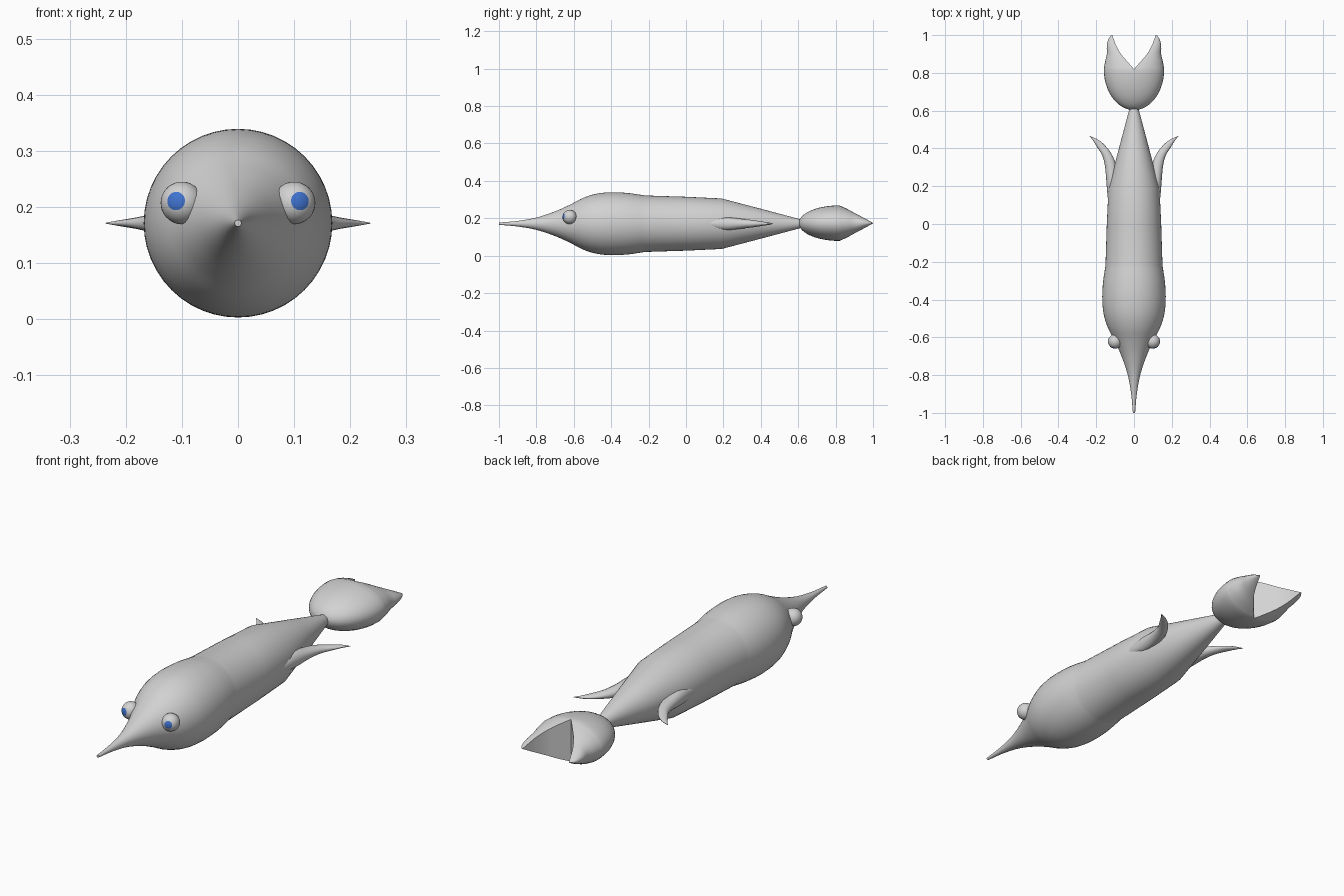
import bpy, bmesh, math
from mathutils import Vector

if "Cube" in bpy.data.objects:
    bpy.data.objects.remove(bpy.data.objects["Cube"])

ZC = 0.171  # height of the body axis


def material(name, rgb):
    m = bpy.data.materials.new(name)
    m.diffuse_color = (*rgb, 1)
    m.use_nodes = True
    m.node_tree.nodes["Principled BSDF"].inputs["Base Color"].default_value = m.diffuse_color
    return m


GREY = material("pale grey", (0.65, 0.65, 0.65))
BLUE = material("eye blue", (0.05, 0.17, 0.62))


def finish(bm, name, angle=40):
    bmesh.ops.remove_doubles(bm, verts=bm.verts, dist=1e-5)
    bmesh.ops.recalc_face_normals(bm, faces=bm.faces)
    me = bpy.data.meshes.new(name)
    bm.to_mesh(me)
    bm.free()
    ob = bpy.data.objects.new(name, me)
    bpy.context.collection.objects.link(ob)
    me.materials.append(GREY)
    bpy.ops.object.select_all(action='DESELECT')
    ob.select_set(True)
    bpy.context.view_layer.objects.active = ob
    bpy.ops.object.shade_smooth_by_angle(angle=math.radians(angle))
    return ob


def smooth_rows(rows, steps=5):
    """Catmull-Rom interpolation of a table of control rows."""
    out = []
    for i in range(len(rows) - 1):
        a, b, c, d = (rows[max(i - 1, 0)], rows[i], rows[i + 1],
                      rows[min(i + 2, len(rows) - 1)])
        for s in range(steps):
            t = s / steps
            out.append([0.5 * (2 * q + (r - p) * t + (2 * p - 5 * q + 4 * r - w) * t * t
                               + (3 * q - p - 3 * r + w) * t ** 3)
                        for p, q, r, w in zip(a, b, c, d)])
    return out + [list(rows[-1])]


def loft(bm, rings, caps=True):
    rows = [[bm.verts.new(p) for p in ring] for ring in rings]
    n = len(rows[0])
    for a, b in zip(rows, rows[1:]):
        for i in range(n):
            j = (i + 1) % n
            bm.faces.new((a[i], a[j], b[j], b[i]))
    if caps:
        bm.faces.new(rows[0])
        bm.faces.new(rows[-1])


# body: smooth head and snout, then straight trunk and tapering rear
head = [(-1, .006), (-.9, .015), (-.8, .033), (-.7, .066), (-.62, .102), (-.55, .138),
        (-.48, .16), (-.4, .168), (-.31, .164), (-.22, .151)]
profile = smooth_rows(head) + [(0, .144), (.19, .135), (.4, .08), (.61, .024)]
N = 48
bm = bmesh.new()
loft(bm, [[(r * math.cos(2 * math.pi * i / N), y, ZC + r * math.sin(2 * math.pi * i / N))
           for i in range(N)] for y, r in profile])
finish(bm, "body")

# tail: each half is a swept half-ellipse; the halves part at the notch
# rows: y, inner x, outer x, half height
front = [(.603 + .217 * (1 - math.cos(t)), 0, .16 * math.sin(t), .095 * math.sin(t))
         for t in [math.pi / 2 * (k + .15) / 12.15 for k in range(13)]]
lobe = [(.82, 0, .16, .095), (.86, .035, .153, .077), (.9, .069, .144, .055),
        (.94, .092, .144, .034), (.975, .106, .137, .015), (1, .115, .121, .001)]
lobe = smooth_rows(lobe, 4)
K = 16
bm = bmesh.new()
for side in (-1, 1):
    def section(y, xi, xo, h):
        arc = [-math.pi / 2 + math.pi * k / K for k in range(K + 1)]
        return [(side * (xi + (xo - xi) * math.cos(a)), y, ZC + .003 + h * math.sin(a))
                for a in arc]
    grid = [[bm.verts.new(p) for p in section(*row)] for row in front + lobe[1:]]
    for r, (a, b) in enumerate(zip(grid, grid[1:])):
        for k in range(K):
            bm.faces.new((a[k], a[k + 1], b[k + 1], b[k]))
        if r >= len(front) - 1:  # inner wall of the fork
            bm.faces.new((a[K], a[0], b[0], b[K]))
    bm.faces.new(grid[-1])
finish(bm, "tail_fin")

# side fins: curved, flattened horns
fin = [(.08, .08, .132, .006), (.15, .09, .14, .028), (.22, .09, .146, .034),
       (.3, .092, .153, .026), (.36, .113, .167, .019), (.41, .148, .197, .011),
       (.445, .188, .219, .006), (.465, .232, .236, .001)]
fin = smooth_rows(fin, 4)
for side, label in ((-1, "left"), (1, "right")):
    bm = bmesh.new()
    loft(bm, [[(side * ((a + b) / 2 + (b - a) / 2 * math.cos(math.pi * k / 8)), y,
                ZC + h * math.sin(math.pi * k / 8)) for k in range(16)]
              for y, a, b, h in fin])
    finish(bm, label + "_fin", 60)

    # eye with a blue pupil cap around the gaze direction
    gaze = Vector((side * .3, -.95, .1)).normalized()
    centre = Vector((side * .1, -.622, .207))
    bm = bmesh.new()
    bmesh.ops.create_uvsphere(bm, u_segments=32, v_segments=14, radius=.038)
    turn = gaze.to_track_quat('Z', 'Y').to_matrix()
    bmesh.ops.rotate(bm, verts=bm.verts, cent=(0, 0, 0), matrix=turn)
    for f in bm.faces:
        if f.calc_center_median().normalized().dot(gaze) > math.cos(math.radians(25)):
            f.material_index = 1
    bmesh.ops.translate(bm, verts=bm.verts, vec=centre)
    finish(bm, label + "_eye").data.materials.append(BLUE)
